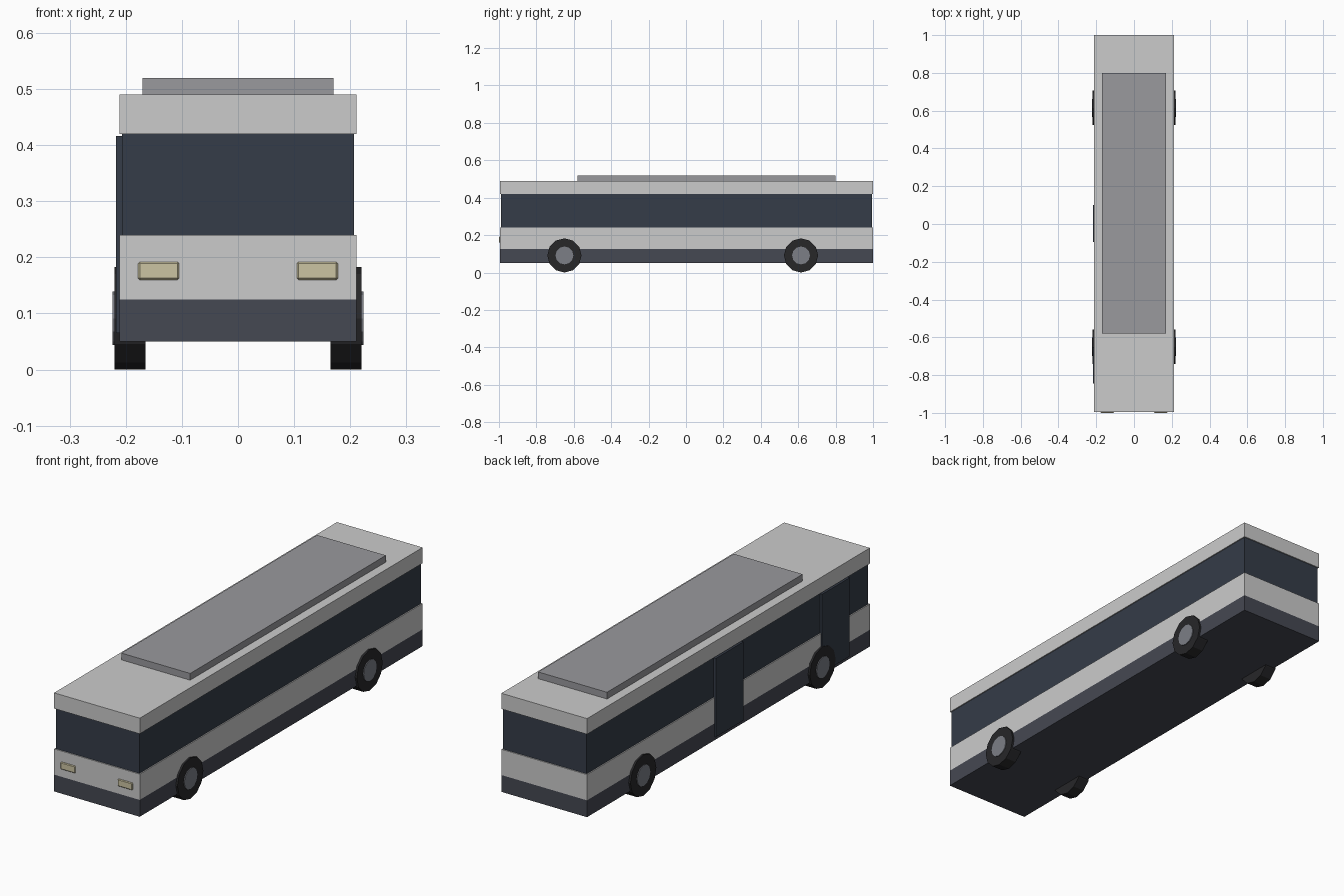
import bpy
import math

if "Cube" in bpy.data.objects:
    bpy.data.objects.remove(bpy.data.objects["Cube"])


def material(name, r, g, b):
    m = bpy.data.materials.new(name)
    m.diffuse_color = (r, g, b, 1)
    m.use_nodes = True
    m.node_tree.nodes["Principled BSDF"].inputs["Base Color"].default_value = m.diffuse_color
    return m


GLASS = material("dark_glass", 0.035, 0.045, 0.065)
SKIRT = material("skirt_grey", 0.06, 0.065, 0.085)
UNIT = material("roof_unit_grey", 0.32, 0.32, 0.34)
RUBBER = material("rubber", 0.02, 0.02, 0.022)
HUB = material("hub_grey", 0.2, 0.21, 0.24)
LAMP = material("lamp_cream", 0.6, 0.55, 0.36)


def box(name, x, y, z, mat=None, bevel=0):
    """Box from (min, max) ranges on each axis."""
    bpy.ops.mesh.primitive_cube_add(
        size=1, location=[(a + b) / 2 for a, b in (x, y, z)])
    o = bpy.context.object
    o.name = name
    o.scale = [b - a for a, b in (x, y, z)]
    bpy.ops.object.transform_apply(location=False, rotation=False, scale=True)
    if mat:
        o.data.materials.append(mat)
    if bevel:
        mod = o.modifiers.new("bevel", 'BEVEL')
        mod.width = bevel
        mod.segments = 1
    return o


def disc(name, side, x0, x1, y, z, radius, mat):
    """Low-poly cylinder lying along x, between x0 and x1 on one side."""
    bpy.ops.mesh.primitive_cylinder_add(
        vertices=12, radius=radius, depth=x1 - x0,
        location=(side * (x0 + x1) / 2, y, z), rotation=(0, math.pi / 2, 0))
    o = bpy.context.object
    o.name = name
    o.data.materials.append(mat)


W = 0.2115
FRONT, REAR = -0.995, 1.0

# Body: horizontal layers, with the window band slightly inset
full_x, full_y = (-W, W), (FRONT, REAR)
box("lower_skirt", full_x, full_y, (0.05, 0.125), SKIRT)
box("lower_body", full_x, full_y, (0.125, 0.24))
box("window_band", (-W + 0.005, W - 0.005), (FRONT + 0.005, REAR - 0.005),
    (0.24, 0.42), GLASS)
box("roof", full_x, full_y, (0.42, 0.49))
box("roof_unit", (-0.17, 0.17), (-0.58, 0.80), (0.49, 0.52), UNIT)

# Doors on the left side only
for name, y0, y1 in (("front_door", -0.845, -0.65), ("middle_door", -0.095, 0.10)):
    box(name, (-0.217, -0.20), (y0, y1), (0.065, 0.416), GLASS)

# Headlights and wheels on both sides
for side, label in ((-1, "left"), (1, "right")):
    cx = side * 0.1415
    box(label + "_headlight", (cx - 0.0365, cx + 0.0365), (-1.0, FRONT + 0.01),
        (0.16, 0.192), LAMP, 0.003)
    for y, end in ((-0.65, "front"), (0.615, "rear")):
        disc(f"{end}_{label}_tyre", side, 0.165, 0.22, y, 0.0915, 0.0915, RUBBER)
        disc(f"{end}_{label}_hub", side, 0.19, 0.2235, y, 0.0915, 0.048, HUB)
